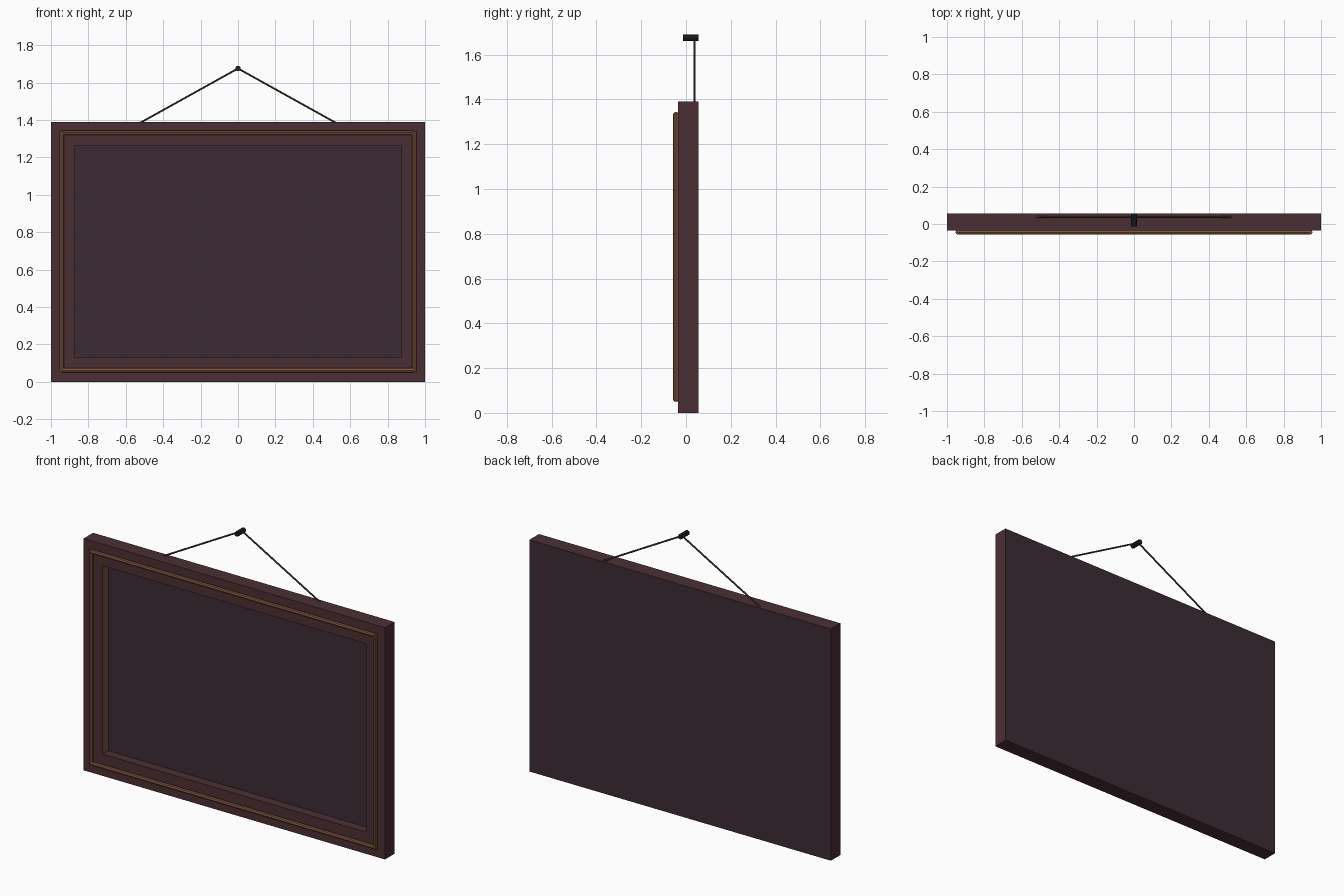
import bpy, bmesh, math
from mathutils import Vector

if "Cube" in bpy.data.objects:
    bpy.data.objects.remove(bpy.data.objects["Cube"])


def material(name, rgb):
    m = bpy.data.materials.new(name)
    m.diffuse_color = (*rgb, 1)
    m.use_nodes = True
    m.node_tree.nodes["Principled BSDF"].inputs["Base Color"].default_value = m.diffuse_color
    return m


wood = material("dark_wood", (0.070, 0.028, 0.033))
panel = material("panel_dark", (0.044, 0.025, 0.033))
trim = material("trim_brown", (0.20, 0.085, 0.045))
cord_mat = material("cord_olive", (0.075, 0.065, 0.04))
iron = material("iron", (0.012, 0.015, 0.018))


def finish(name, bm, *mats):
    bmesh.ops.recalc_face_normals(bm, faces=bm.faces)
    me = bpy.data.meshes.new(name)
    bm.to_mesh(me)
    bm.free()
    for m in mats:
        me.materials.append(m)
    ob = bpy.data.objects.new(name, me)
    bpy.context.collection.objects.link(ob)
    return ob


def rod(name, a, b, radius, sides, mat):
    """Prism between two points, with a flat side facing the axes."""
    a, b = Vector(a), Vector(b)
    bm = bmesh.new()
    bmesh.ops.create_cone(bm, cap_ends=True, segments=sides, radius1=radius,
                          radius2=radius, depth=(b - a).length)
    ob = finish(name, bm, mat)
    ob.location = (a + b) / 2
    ob.rotation_mode = 'QUATERNION'
    ob.rotation_quaternion = (b - a).to_track_quat('Z', 'Y')
    return ob


FRONT, BACK, H = -0.035, 0.056, 1.39

# Frame: rectangular ring with a deep opening; side reveals are brown
bm = bmesh.new()


def rect(x, z0, z1, y):
    return [bm.verts.new(p) for p in ((-x, y, z0), (x, y, z0), (x, y, z1), (-x, y, z1))]


loops = [rect(1, 0, H, FRONT), rect(0.875, 0.13, 1.26, FRONT),
         rect(0.875, 0.13, 1.26, BACK - 0.001), rect(1, 0, H, BACK - 0.001)]
for k in range(4):
    p, q = loops[k], loops[(k + 1) % 4]
    for i in range(4):
        j = (i + 1) % 4
        f = bm.faces.new((p[i], p[j], q[j], q[i]))
        if k == 1 and i in (1, 3):
            f.material_index = 1
finish("frame", bm, wood, trim)

# Backing board: fills the opening and covers the whole back
bm = bmesh.new()
bmesh.ops.create_cube(bm, size=1)
for v in bm.verts:
    v.co = (v.co.x * 1.998, 0.02 if v.co.y < 0 else BACK, H / 2 + v.co.z * (H - 0.002))
finish("backing_board", bm, panel)

# Raised moulding rods on the front face
X, Z0, Z1, Y = 0.942, 0.061, 1.332, -0.0445
for z, n in ((Z0, "bottom"), (Z1, "top")):
    rod("moulding_" + n, (-X, Y, z), (X, Y, z), 0.0125, 8, trim)
for s, n in ((-1, "left"), (1, "right")):
    rod("moulding_" + n, (s * X, Y, Z0 - 0.006), (s * X, Y, Z1 + 0.006), 0.0125, 8, trim)
    # Hanging cord
    rod("cord_" + n, (s * 0.54, 0.038, 1.375), (0, 0.038, 1.675), 0.005, 8, cord_mat)

# Nail the cord hangs from
rod("nail", (0, -0.014, 1.675), (0, 0.056, 1.675), 0.015, 8, iron)
